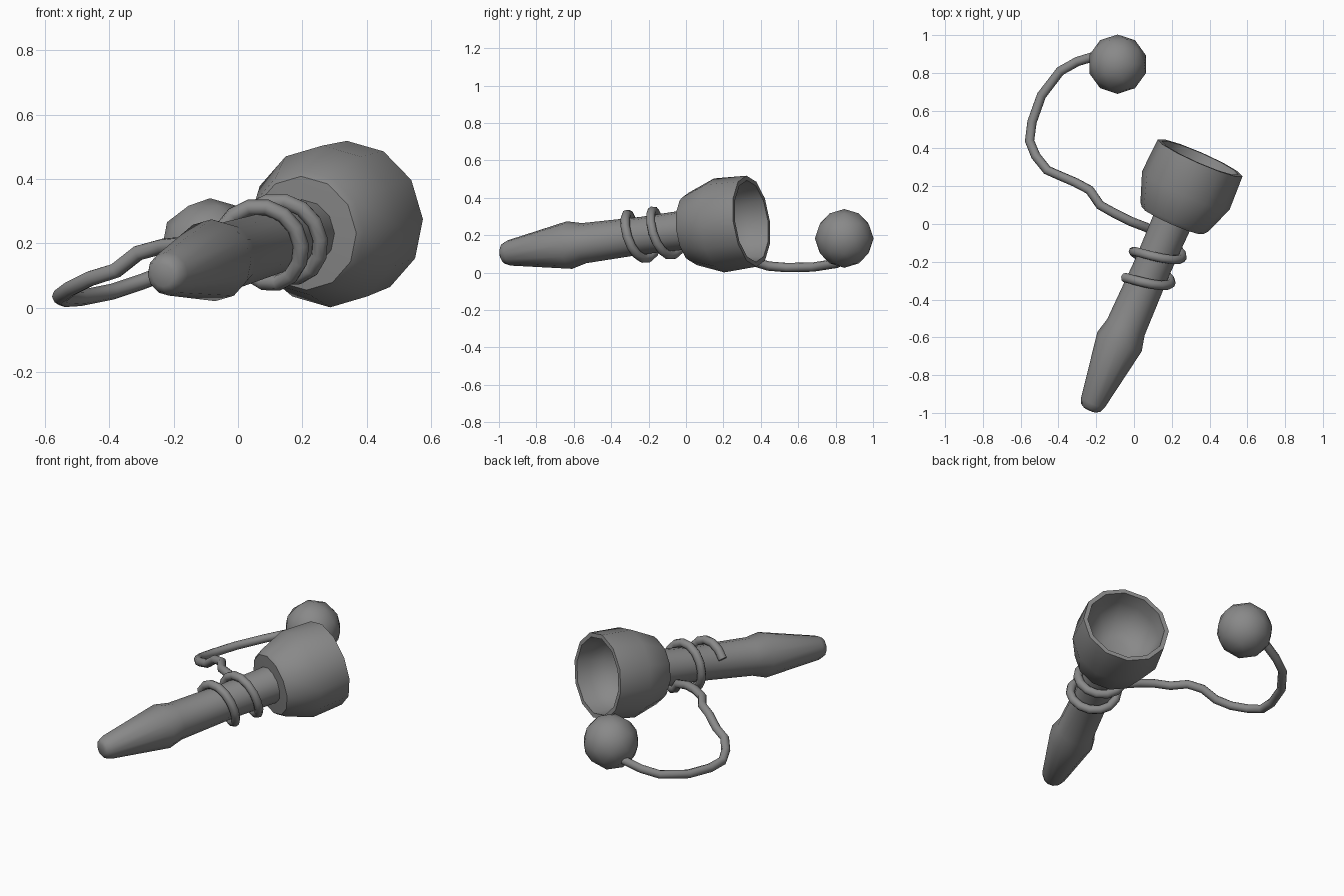
import bpy
import bmesh
from math import sin, cos, pi, radians
from mathutils import Vector, Matrix

if "Cube" in bpy.data.objects:
    bpy.data.objects.remove(bpy.data.objects["Cube"], do_unlink=True)

grey = bpy.data.materials.new("plain grey")
grey.use_nodes = True
tone = (0.25, 0.25, 0.25, 1)
grey.diffuse_color = tone
grey.node_tree.nodes["Principled BSDF"].inputs["Base Color"].default_value = tone

# Toy axis: from the handle tip to the centre of the cup mouth
MOUTH = Vector((0.35, 0.35, 0.275))
TIP = Vector((-0.235, -0.985, 0.10))
AXIS = (MOUTH - TIP).normalized()
SIDE = AXIS.cross(Vector((0, 0, 1))).normalized()
UP = SIDE.cross(AXIS)


def on_axis(t, r, angle):
    """Point at distance t along the axis, r away from it."""
    return MOUTH + AXIS * t + (SIDE * cos(angle) + UP * sin(angle)) * r


def finish(ob, sharp):
    ob.data.materials.append(grey)
    bpy.ops.object.select_all(action='DESELECT')
    ob.select_set(True)
    bpy.context.view_layer.objects.active = ob
    bpy.ops.object.shade_smooth_by_angle(angle=radians(sharp))


def add_mesh(name, bm, sharp):
    bmesh.ops.recalc_face_normals(bm, faces=bm.faces)
    me = bpy.data.meshes.new(name)
    bm.to_mesh(me)
    bm.free()
    ob = bpy.data.objects.new(name, me)
    bpy.context.collection.objects.link(ob)
    finish(ob, sharp)


def lathe(name, profile, sides=12, sharp=45):
    """Turned part around the toy axis, closed at both ends."""
    bm = bmesh.new()
    rings = [[bm.verts.new(on_axis(t, r, 2 * pi * i / sides)) for i in range(sides)]
             for t, r in profile]
    for a, b in zip(rings, rings[1:]):
        for i in range(sides):
            j = (i + 1) % sides
            bm.faces.new((a[i], a[j], b[j], b[i]))
    bm.faces.new(rings[0])
    bm.faces.new(rings[-1])
    add_mesh(name, bm, sharp)


# Handle with a swollen grip and a rounded tip
lathe("handle", [(-1.467, 0.035), (-1.455, 0.055), (-1.425, 0.068), (-1.07, 0.128),
                 (-0.985, 0.108), (-0.64, 0.10), (-0.35, 0.106)])

# Hollow cup
lathe("cup", [(-0.23, 0.07), (-0.21, 0.13), (-0.15, 0.19), (-0.08, 0.212), (0, 0.22),
              (0, 0.245), (-0.19, 0.253), (-0.345, 0.195), (-0.365, 0.178), (-0.37, 0.08)])

# Ball
bm = bmesh.new()
bmesh.ops.create_icosphere(bm, subdivisions=2, radius=0.157,
                           matrix=Matrix.Translation((-0.087, 0.846, 0.183)))
add_mesh("ball", bm, 45)

# String: two turns around the handle, then a loose loop to the ball
path = []
for i in range(27):
    a = 0.15 * pi + i / 26 * 3.7 * pi
    path.append(on_axis(-0.75 + 0.15 * a / (2 * pi), 0.125, pi - a))
path += [Vector(p) for p in (
    (-0.02, 0.015, 0.19), (-0.10, 0.055, 0.20), (-0.18, 0.10, 0.195), (-0.235, 0.18, 0.19),
    (-0.31, 0.22, 0.17), (-0.38, 0.25, 0.115), (-0.46, 0.285, 0.09), (-0.52, 0.36, 0.06),
    (-0.553, 0.44, 0.035), (-0.54, 0.54, 0.027), (-0.49, 0.68, 0.03), (-0.39, 0.81, 0.05),
    (-0.30, 0.86, 0.08), (-0.17, 0.90, 0.13))]
curve = bpy.data.curves.new("string", 'CURVE')
curve.dimensions = '3D'
curve.bevel_depth = 0.025
curve.bevel_resolution = 2
curve.use_fill_caps = True
spline = curve.splines.new('POLY')
spline.points.add(len(path) - 1)
for point, co in zip(spline.points, path):
    point.co = (*co, 1)
string = bpy.data.objects.new("string", curve)
bpy.context.collection.objects.link(string)
bpy.ops.object.select_all(action='DESELECT')
string.select_set(True)
bpy.context.view_layer.objects.active = string
bpy.ops.object.convert(target='MESH')
finish(bpy.context.view_layer.objects.active, 50)
